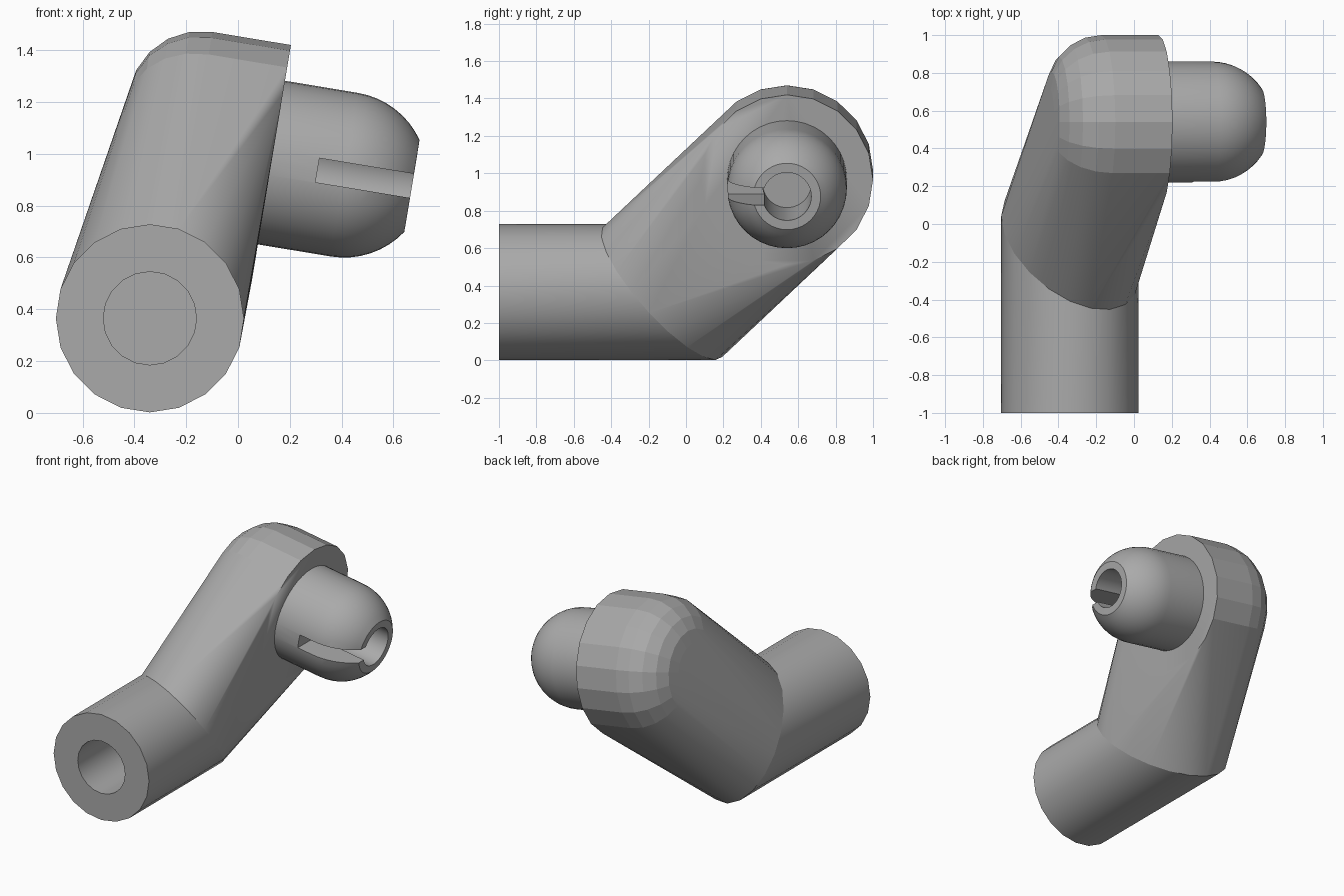
import bpy, bmesh, math
from mathutils import Matrix, Vector

if "Cube" in bpy.data.objects:
    bpy.data.objects.remove(bpy.data.objects["Cube"])

grey = bpy.data.materials.new("plain_grey")
grey.use_nodes = True
GREY = (0.40, 0.40, 0.40, 1)
grey.diffuse_color = GREY
grey.node_tree.nodes["Principled BSDF"].inputs["Base Color"].default_value = GREY


def lathe(bm, profile, sides, matrix):
    """Revolve (distance, radius) points around local x; radius 0 closes to a point."""
    rings = []
    for u, r in profile:
        count = sides if r > 0 else 1
        angles = [2 * math.pi * i / sides for i in range(count)]
        rings.append([bm.verts.new(matrix @ Vector((u, r * math.cos(a), r * math.sin(a))))
                      for a in angles])
    for a, b in zip(rings, rings[1:]):
        for i in range(sides):
            j = (i + 1) % sides
            quad = [a[i % len(a)], a[j % len(a)], b[j % len(b)], b[i % len(b)]]
            bm.faces.new(list(dict.fromkeys(quad)))
    return rings


def arc(centre_u, centre_r, radius, start, end, steps):
    """Points of an arc, with angles in degrees measured from the radial direction."""
    angles = [math.radians(start + (end - start) * i / steps) for i in range(steps + 1)]
    return [(centre_u + radius * math.sin(a), centre_r + radius * math.cos(a)) for a in angles]


def finish(bm, name):
    bmesh.ops.recalc_face_normals(bm, faces=bm.faces)
    mesh = bpy.data.meshes.new(name)
    bm.to_mesh(mesh)
    bm.free()
    mesh.materials.append(grey)
    obj = bpy.data.objects.new(name, mesh)
    bpy.context.collection.objects.link(obj)
    return obj


def smooth(obj, degrees=35):
    bpy.ops.object.select_all(action="DESELECT")
    obj.select_set(True)
    bpy.context.view_layer.objects.active = obj
    bpy.ops.object.shade_smooth_by_angle(angle=math.radians(degrees))


SIDES = 20
TUBE_R = 0.363
tilted = Matrix.Translation((0.129, 0.54, 0.966)) @ Matrix.Rotation(math.radians(9.4), 4, "Y")
along_y = Matrix.Translation((-0.34, 0, 0.365)) @ Matrix.Rotation(math.radians(90), 4, "Z")

# Socket tube with a blind bore and a slanted back end
bm = bmesh.new()
rings = lathe(bm, [(-0.45, 0), (-0.45, 0.18), (-1, 0.18), (-1, TUBE_R), (0, TUBE_R)],
              SIDES, along_y)
for v in rings[-1]:
    v.co.y = -0.125 - 0.46 * (v.co.x + 0.34) - 0.78 * (v.co.z - 0.365)
joint = [v.co.copy() for v in rings[-1]]
bm.faces.new(rings[-1])
smooth(finish(bm, "socket_tube"))

# Arm: rounded head stretched down to the slanted end of the tube
bm = bmesh.new()
head_profile = [(0, 0.46)] + arc(-0.307, 0.18, 0.28, 0, -90, 5)
lathe(bm, head_profile, SIDES, tilted)
for co in joint:
    bm.verts.new(co)
hull = bmesh.ops.convex_hull(bm, input=bm.verts)
loose = [g for g in hull["geom_interior"] + hull["geom_unused"]
         if isinstance(g, bmesh.types.BMVert)]
bmesh.ops.delete(bm, geom=list(set(loose)), context="VERTS")
smooth(finish(bm, "arm"))

# Domed plug with a blind hole in its flat tip
bm = bmesh.new()
tip = math.degrees(math.acos(0.18 / 0.32))
plug_profile = ([(-0.03, 0), (-0.03, 0.32)] + arc(0.285, 0, 0.32, 0, tip, 8)
                + [(0.55, 0.13), (0.13, 0.13), (0.13, 0)])
lathe(bm, plug_profile, 40, tilted)
plug = finish(bm, "domed_plug")

# Slot from the front side of the plug into its hole
bm = bmesh.new()
bmesh.ops.create_cube(bm, size=1, matrix=tilted @ Matrix.Translation((0.43, -0.2, 0))
                      @ Matrix.Diagonal((0.5, 0.4, 0.094, 1)))
cutter = finish(bm, "slot_cutter")
cutter.hide_render = True
cutter.hide_viewport = True
cut = plug.modifiers.new("slot", "BOOLEAN")
cut.operation = "DIFFERENCE"
cut.solver = "EXACT"
cut.object = cutter
bpy.context.view_layer.objects.active = plug
bpy.ops.object.modifier_apply(modifier=cut.name)
bpy.data.objects.remove(cutter)
smooth(plug)
